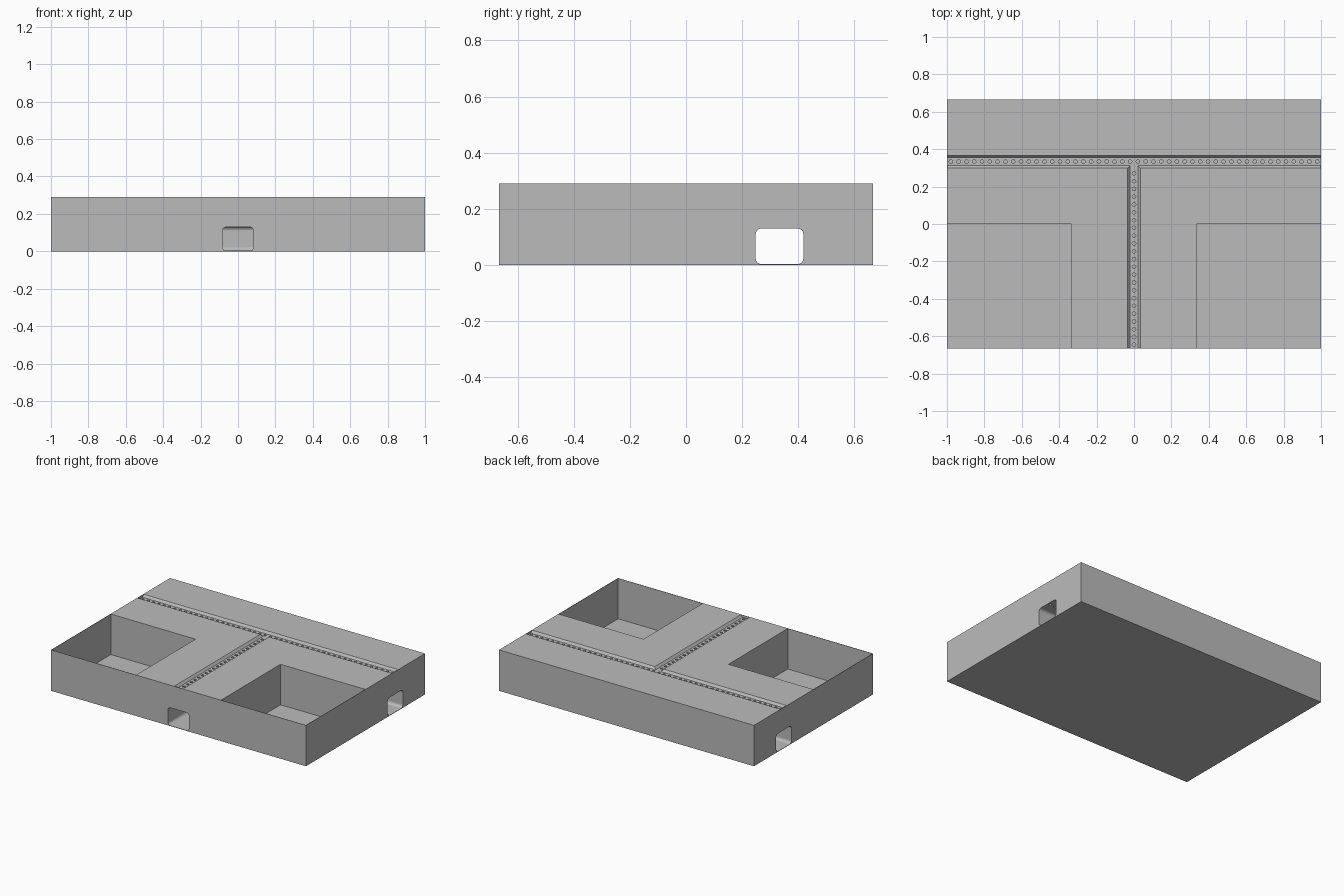
import bpy
import bmesh
import math
from mathutils import Matrix, Vector

cube = bpy.data.objects.get("Cube")
if cube:
    bpy.data.objects.remove(cube, do_unlink=True)

HALF_Y = 2 / 3
HEIGHT = 0.29
WALL = 0.003           # thin rim and floor skin
STREET_Y = 1 / 3       # centre line of the cross street
PITCH = 1 / 24         # spacing of the drain holes


def link(name, bm):
    bmesh.ops.recalc_face_normals(bm, faces=bm.faces)
    mesh = bpy.data.meshes.new(name)
    bm.to_mesh(mesh)
    bm.free()
    obj = bpy.data.objects.new(name, mesh)
    bpy.context.collection.objects.link(obj)
    return obj


def prism(name, profile, start, end, axis):
    """Sweep a (side, height) profile along the x or y axis."""
    bm = bmesh.new()
    verts = [bm.verts.new((start, u, v) if axis == "X" else (u, start, v))
             for u, v in profile]
    face = bm.faces.new(verts)
    swept = bmesh.ops.extrude_face_region(bm, geom=[face])["geom"]
    step = Vector((end - start, 0, 0) if axis == "X" else (0, end - start, 0))
    bmesh.ops.translate(bm, vec=step,
                        verts=[g for g in swept if isinstance(g, bmesh.types.BMVert)])
    return link(name, bm)


def rectangle(u0, u1, v0, v1):
    return [(u0, v0), (u1, v0), (u1, v1), (u0, v1)]


def rounded(centre, half, v0, v1, radius, steps=4):
    corners = [(centre + half, v1, 0), (centre - half, v1, 1),
               (centre - half, v0, 2), (centre + half, v0, 3)]
    points = []
    for u, v, quarter in corners:
        cu = u + math.copysign(radius, centre - u)
        cv = v + math.copysign(radius, (v0 + v1) / 2 - v)
        for i in range(steps + 1):
            a = (quarter + i / steps) * math.pi / 2
            points.append((cu + radius * math.cos(a), cv + radius * math.sin(a)))
    return points


def gutter(centre, depth=0.016, floor=0.021, top=0.034):
    rim = HEIGHT + 0.03
    return [(centre - floor, HEIGHT - depth), (centre + floor, HEIGHT - depth),
            (centre + top, HEIGHT), (centre + top, rim),
            (centre - top, rim), (centre - top, HEIGHT)]


def carve(target, cutter):
    cutter.hide_render = True
    mod = target.modifiers.new("carve", "BOOLEAN")
    mod.operation = "DIFFERENCE"
    mod.solver = "EXACT"
    mod.object = cutter
    bpy.ops.object.select_all(action="DESELECT")
    bpy.context.view_layer.objects.active = target
    target.select_set(True)
    bpy.ops.object.modifier_apply(modifier=mod.name)
    bpy.data.objects.remove(cutter, do_unlink=True)


# Solid ground block
ground = prism("ground_block", rectangle(-HALF_Y, HALF_Y, 0, HEIGHT), -1, 1, "X")

# Two cellar pits in the front corners, open at the top
for side in (-1, 1):
    edges = sorted((side / 3, side * (1 - WALL)))
    carve(ground, prism("pit_cutter", rectangle(*edges, WALL, HEIGHT + 0.1),
                        -HALF_Y + WALL, 0, "Y"))

# Sewer tunnels: one right through, one joining it from the front
carve(ground, prism("cross_tunnel_cutter",
                    rounded(STREET_Y, 0.085, WALL, 0.13, 0.02), -1.1, 1.1, "X"))
carve(ground, prism("front_tunnel_cutter",
                    rounded(0, 0.083, WALL, 0.13, 0.02), -0.8, STREET_Y, "Y"))

# Gutters with sloping sides in the street surface
carve(ground, prism("cross_gutter_cutter", gutter(STREET_Y), WALL - 1, 1 - WALL, "X"))
carve(ground, prism("front_gutter_cutter", gutter(0), WALL - HALF_Y, STREET_Y, "Y"))

# Drain holes from the gutters down to the tunnels
spots = [(-1 + PITCH * (i + 0.5), STREET_Y) for i in range(48)]
spots += [(0, -HALF_Y + PITCH * (i + 0.5)) for i in range(23)]
bm = bmesh.new()
for x, y in spots:
    bmesh.ops.create_cone(bm, cap_ends=True, segments=8, radius1=0.01, radius2=0.01,
                          depth=0.25, matrix=Matrix.Translation((x, y, 0.2)))
carve(ground, link("drain_cutter", bm))

# Plain grey stone
stone = bpy.data.materials.new("stone_grey")
stone.use_nodes = True
grey = (0.5, 0.5, 0.5, 1)
stone.diffuse_color = grey
stone.node_tree.nodes["Principled BSDF"].inputs["Base Color"].default_value = grey
ground.data.materials.clear()
ground.data.materials.append(stone)
for poly in ground.data.polygons:
    poly.material_index = 0
